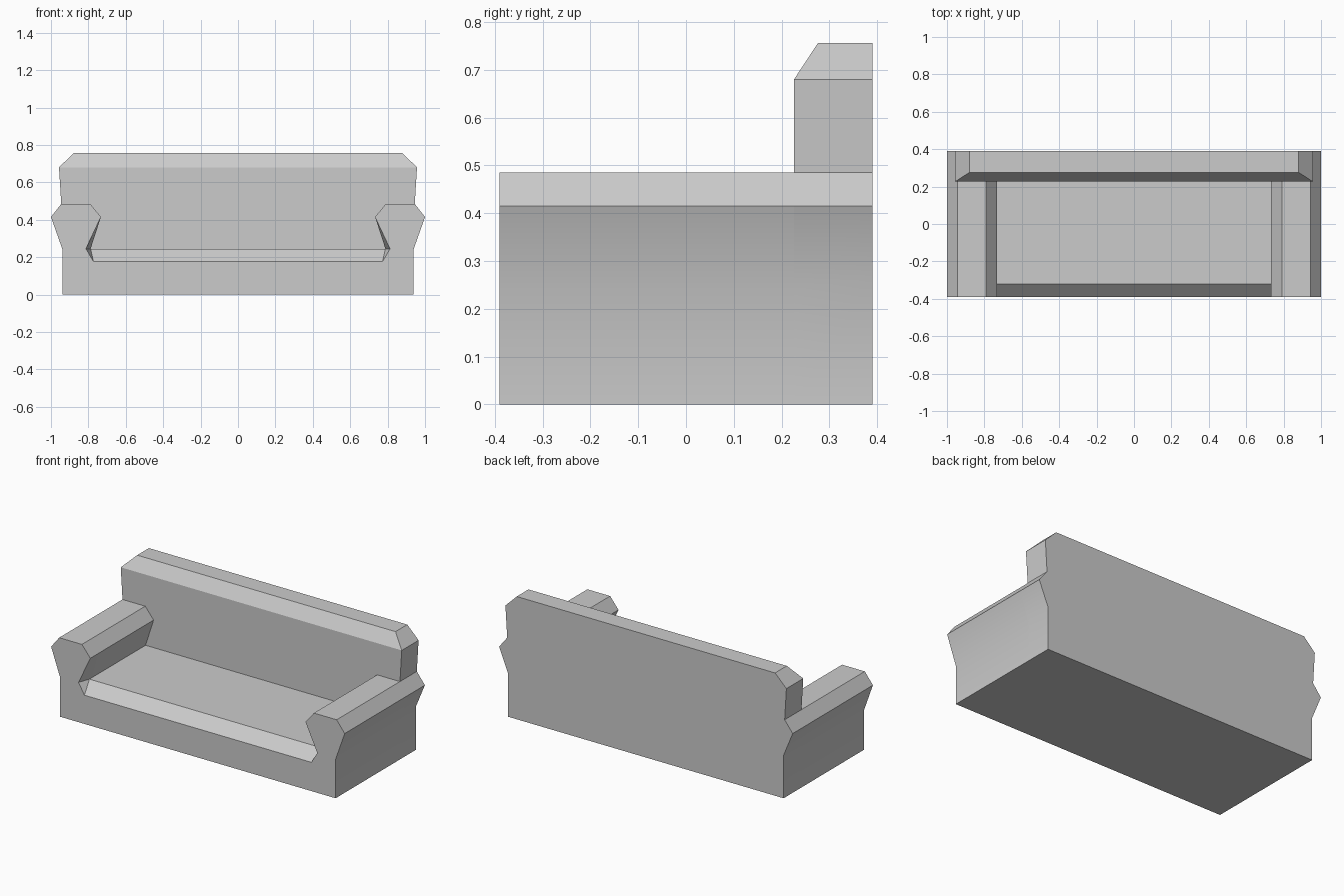
import bpy, bmesh, math

if "Cube" in bpy.data.objects:
    bpy.data.objects.remove(bpy.data.objects["Cube"])

FRONT, LIP, JOIN, REAR = -0.39, -0.32, 0.226, 0.39


def mirror_ring(half):
    """Closed left-right symmetric loop from right-hand (x, y, z) points."""
    return half + [(-x, y, z) for x, y, z in reversed(half)]


def at_y(profile, y):
    return [(x, y, z) for x, z in profile]


def build(name, rings, faces):
    """Skin successive rings and add the extra faces, then weld and clean."""
    bm = bmesh.new()
    loops = [[bm.verts.new(p) for p in r] for r in rings]
    for a, b in zip(loops, loops[1:]):
        n = len(a)
        for i in range(n):
            j = (i + 1) % n
            bm.faces.new((a[i], a[j], b[j], b[i]))
    for f in faces:
        bm.faces.new([bm.verts.new(p) for p in f])
    bmesh.ops.remove_doubles(bm, verts=bm.verts, dist=0.0005)
    bmesh.ops.dissolve_limit(bm, angle_limit=0.005, verts=bm.verts, edges=bm.edges)
    bmesh.ops.recalc_face_normals(bm, faces=bm.faces)
    me = bpy.data.meshes.new(name)
    bm.to_mesh(me)
    bm.free()
    ob = bpy.data.objects.new(name, me)
    bpy.context.collection.objects.link(ob)
    bpy.ops.object.select_all(action='DESELECT')
    ob.select_set(True)
    bpy.context.view_layer.objects.active = ob
    bpy.ops.object.shade_smooth_by_angle(angle=math.radians(25))
    return ob


# Base, seat and flared arms: one section, with a sloping lip at the seat front
arm = [(0.938, 0), (0.938, 0.24), (1.0, 0.415), (0.945, 0.485),
       (0.79, 0.485), (0.733, 0.415)]
front = mirror_ring(at_y(arm + [(0.813, 0.245), (0.773, 0.177)], FRONT))
seat_edge = [(0.788, 0.245), (0.788, 0.245)]
middle = mirror_ring(at_y(arm + seat_edge, LIP))
# the seat corner is shared, so its duplicate point is welded away
back_end = mirror_ring(at_y(arm + seat_edge, JOIN))
build("seat_and_arms", [front, middle, back_end], [front])

# Backrest: full-height panel with chamfered top, continuing the arm flare
side = [(0.938, 0), (0.938, 0.24), (1.0, 0.415), (0.945, 0.485), (0.957, 0.68)]
rear_side = [(0.938, 0), (0.938, 0.265)] + side[2:]
front_ring = mirror_ring(at_y(side, JOIN) + [(0.88, 0.276, 0.756)])
rear_ring = mirror_ring(at_y(rear_side + [(0.88, 0.756)], REAR))
visible = mirror_ring(at_y([seat_edge[0], (0.733, 0.415), (0.79, 0.485)] + side[3:], JOIN))
top_bevel = mirror_ring([(0.957, JOIN, 0.68), (0.88, 0.276, 0.756)])
build("backrest", [front_ring, rear_ring], [rear_ring, visible, top_bevel])
